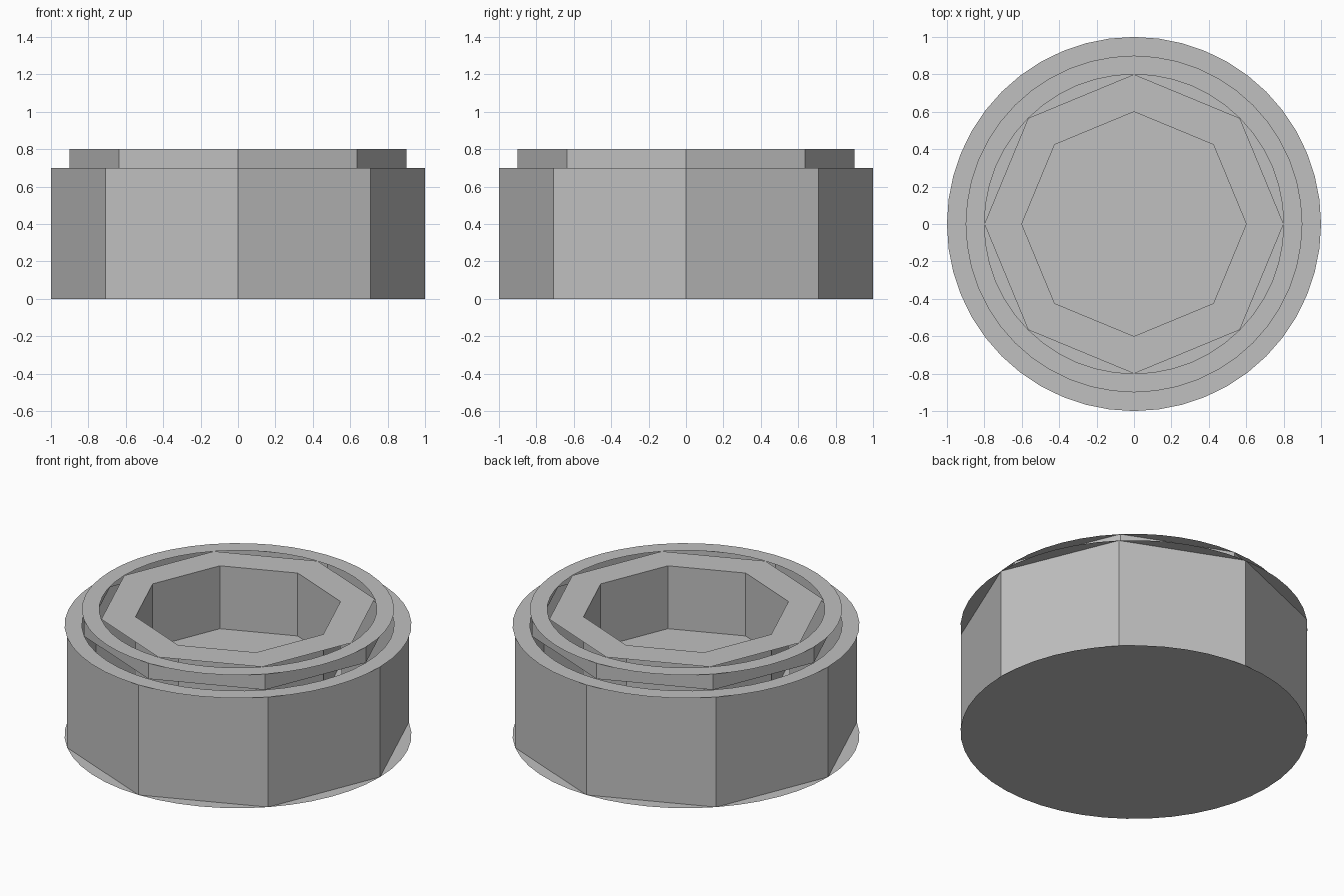
import bpy
import bmesh
from math import cos, sin, tau

cube = bpy.data.objects.get("Cube")
if cube:
    bpy.data.objects.remove(cube, do_unlink=True)

ROUND, OCTAGON = 48, 8

# One flat grey for the whole model
grey = bpy.data.materials.new("light_grey")
grey.use_nodes = True
colour = (0.53, 0.53, 0.53, 1)
grey.diffuse_color = colour
grey.node_tree.nodes["Principled BSDF"].inputs["Base Color"].default_value = colour


def loop(bm, radius, z, sides):
    return [bm.verts.new((radius * cos(tau * i / sides), radius * sin(tau * i / sides), z))
            for i in range(sides)]


def finish(name, bm):
    mesh = bpy.data.meshes.new(name)
    bm.to_mesh(mesh)
    bm.free()
    mesh.materials.append(grey)
    bpy.context.collection.objects.link(bpy.data.objects.new(name, mesh))


def band(name, sides, start, end):
    """Strip between two (radius, z) loops; faces point outward when it rises."""
    bm = bmesh.new()
    a, b = loop(bm, *start, sides), loop(bm, *end, sides)
    for i in range(sides):
        j = (i + 1) % sides
        bm.faces.new((a[i], a[j], b[j], b[i]))
    finish(name, bm)


def disc(name, sides, radius, z, down=False):
    bm = bmesh.new()
    face = bm.faces.new(loop(bm, radius, z, sides))
    if down:
        face.normal_flip()
    finish(name, bm)


# Outer body: round base and shoulder with eight-sided wall
disc("base_disc", ROUND, 1.0, 0, down=True)
band("outer_wall", OCTAGON, (1.0, 0), (1.0, 0.7))
band("shoulder_ring", ROUND, (1.0, 0.7), (0.9, 0.7))

# Raised collar
band("collar_wall", OCTAGON, (0.9, 0.7), (0.9, 0.8))
band("collar_ring", ROUND, (0.9, 0.8), (0.8, 0.8))

# Eight-sided rim and sunken well
band("well_rim", OCTAGON, (0.8, 0.8), (0.6, 0.8))
band("well_wall", OCTAGON, (0.6, 0.8), (0.6, 0.4))
disc("well_floor", ROUND, 0.6, 0.4)
